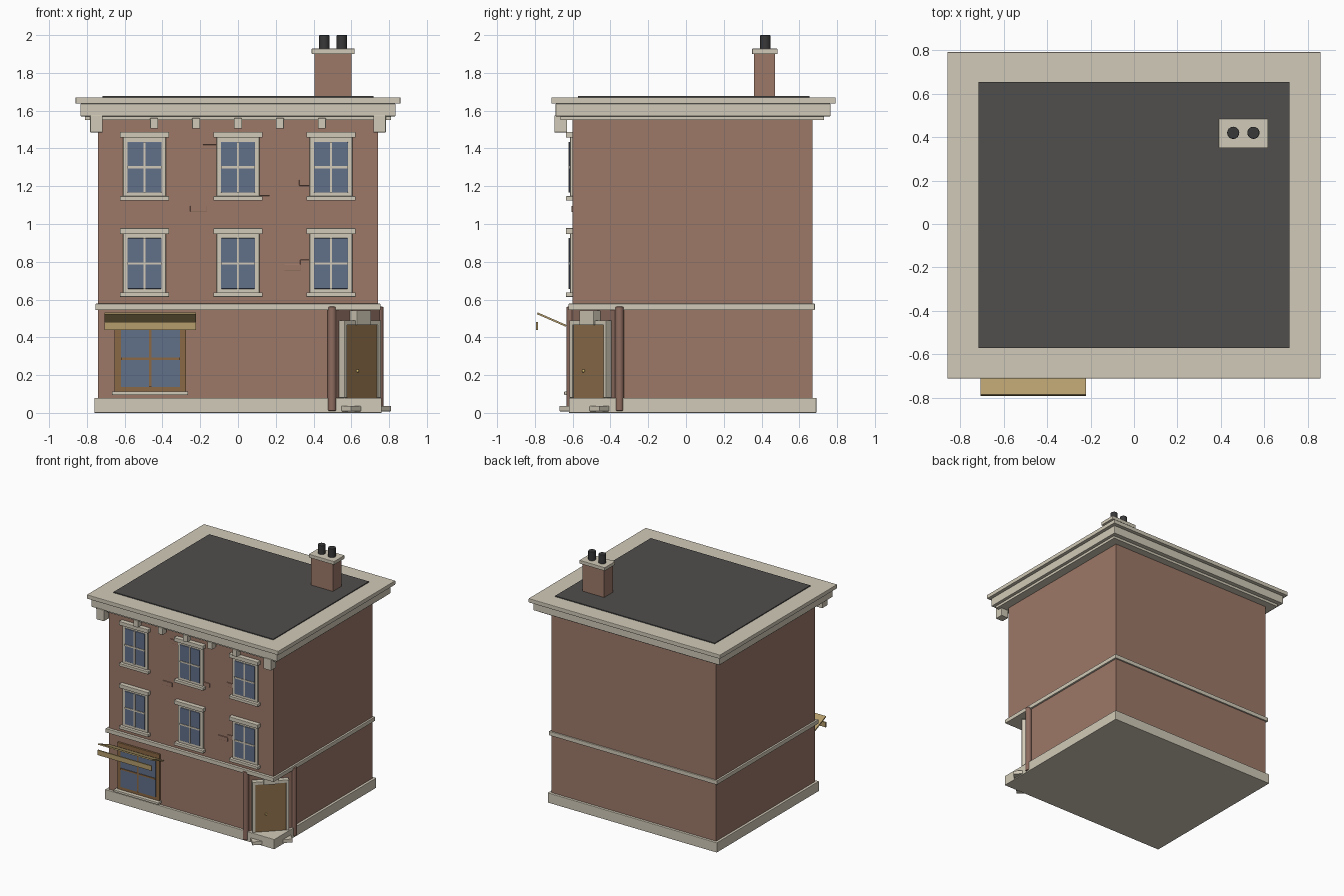
import bpy, bmesh, math
from mathutils import Vector

if "Cube" in bpy.data.objects:
    bpy.data.objects.remove(bpy.data.objects["Cube"])


def mat(name, r, g, b):
    m = bpy.data.materials.new(name)
    m.diffuse_color = (r, g, b, 1)
    m.use_nodes = True
    m.node_tree.nodes["Principled BSDF"].inputs["Base Color"].default_value = m.diffuse_color
    return m


BRICK = mat("brick", .34, .19, .14)
BRICK_DARK = mat("brick_dark", .27, .15, .115)
STONE = mat("stone", .64, .59, .48)
ROOF = mat("roofing", .08, .077, .075)
GLASS = mat("glass", .12, .16, .25)
WOOD = mat("wood", .26, .14, .06)
DOOR = mat("door_wood", .27, .16, .07)
CANVAS = mat("awning_tan", .46, .34, .15)
POT = mat("pot", .04, .04, .042)
BRASS = mat("brass", .6, .45, .15)


def finish(name, bm, material, bevel=0.0):
    me = bpy.data.meshes.new(name)
    bmesh.ops.recalc_face_normals(bm, faces=bm.faces[:])
    bm.to_mesh(me)
    bm.free()
    ob = bpy.data.objects.new(name, me)
    bpy.context.collection.objects.link(ob)
    me.materials.append(material)
    if bevel:
        b = ob.modifiers.new("bevel", 'BEVEL')
        b.width, b.segments = bevel, 2
    return ob


def box(name, x, y, z, material, bevel=0.0):
    """Box from (min, max) ranges."""
    bm = bmesh.new()
    bmesh.ops.create_cube(bm, size=1)
    for v in bm.verts:
        v.co = Vector([(r[0] + r[1]) / 2 + c * (r[1] - r[0]) for r, c in zip((x, y, z), v.co)])
    return finish(name, bm, material, bevel)


def cylinder(name, x, y, z, r, material, sides=24, bevel=0.0):
    bm = bmesh.new()
    bmesh.ops.create_cone(bm, cap_ends=True, segments=sides, radius1=r, radius2=r, depth=z[1] - z[0])
    bmesh.ops.translate(bm, verts=bm.verts, vec=(x, y, (z[0] + z[1]) / 2))
    for f in bm.faces:
        f.smooth = len(f.verts) == 4
    ob = finish(name, bm, material, bevel)
    for e in ob.data.edges:
        a, b = (ob.data.vertices[i].co.z for i in e.vertices)
        e.use_edge_sharp = abs(a - b) < 1e-6
    return ob


def corner_box(name, t, n, z, material, bevel=0.0):
    """Box in the diagonal frame of the cut corner: t along the wall, n outward."""
    ob = box(name, t, (-n[1], -n[0]), z, material, bevel)
    ob.rotation_euler.z = math.pi / 4
    ob.location = (0.07, 0.07, 0)
    return ob


# Ground floor with its front right corner cut off
bm = bmesh.new()
plan = [(-.74, -.6), (.5, -.6), (.74, -.36), (.74, .67), (-.74, .67)]
face = bm.faces.new([bm.verts.new((x, y, .04)) for x, y in plan])
up = bmesh.ops.extrude_face_region(bm, geom=[face])
bmesh.ops.translate(bm, vec=(0, 0, .52), verts=[v for v in up['geom'] if isinstance(v, bmesh.types.BMVert)])
finish("ground_floor_walls", bm, BRICK)

# Main masses
box("upper_walls", (-.74, .74), (-.6, .67), (.56, 1.6), BRICK)
box("plinth", (-.76, .76), (-.62, .69), (0, .08), STONE, .003)
box("belt_course", (-.755, .755), (-.622, .682), (.545, .578), STONE, .003)
box("cornice_lower", (-.81, .81), (-.665, .73), (1.55, 1.572), STONE, .002)
box("cornice_middle", (-.835, .835), (-.69, .765), (1.57, 1.637), STONE, .004)
box("cornice_top", (-.86, .86), (-.712, .792), (1.637, 1.67), STONE, .004)
box("flat_roof", (-.717, .717), (-.572, .655), (1.66, 1.677), ROOF)

# Cornice brackets
for i in range(-2, 3):
    x = i * .222
    box("bracket", (x - .021, x + .021), (-.68, -.63), (1.505, 1.56), STONE, .003)
for s in (-1, 1):
    box("corner_bracket", (s * .75 - .033, s * .75 + .033), (-.697, -.63), (1.485, 1.575), STONE, .003)

# Chimney
box("chimney_stack", (.405, .6), (.36, .472), (1.66, 1.905), BRICK)
box("chimney_cap", (.39, .618), (.35, .485), (1.9, 1.928), STONE, .003)
for x in (.457, .55):
    cylinder("chimney_pot", x, .42, (1.925, 2.0), .028, POT, bevel=.004)

# Upper windows
for x in (-.495, 0, .492):
    for z in (.635, 1.145):
        box("window_surround", (x - .113, x + .113), (-.613, -.59), (z, z + .315), STONE, .003)
        box("window_glass", (x - .09, x + .09), (-.619, -.59), (z + .022, z + .29), GLASS, .003)
        box("window_mullion", (x - .006, x + .006), (-.623, -.6), (z + .022, z + .29), STONE)
        box("window_transom", (x - .09, x + .09), (-.623, -.6), (z + .15, z + .162), STONE)
        box("window_header", (x - .13, x + .13), (-.636, -.59), (z + .312, z + .343), STONE, .003)
        box("window_sill", (x - .13, x + .13), (-.636, -.59), (z - .021, z + .002), STONE, .003)

# Single proud bricks on the front
for x, z in ((-.142, 1.435), (.125, 1.165), (.367, 1.218), (-.21, 1.08), (.288, .77), (.372, .795)):
    box("proud_brick", (x - .043, x + .043), (-.607, -.59), (z - .016, z + .016), BRICK, .002)

# Shop window and awning
box("shop_window_frame", (-.655, -.275), (-.615, -.59), (.11, .49), WOOD, .003)
box("shop_window_glass", (-.62, -.308), (-.62, -.59), (.138, .455), GLASS)
box("shop_window_mullion", (-.47, -.458), (-.625, -.6), (.138, .455), WOOD)
box("shop_window_transom", (-.62, -.308), (-.625, -.6), (.28, .292), WOOD)
box("shop_window_sill", (-.668, -.265), (-.645, -.59), (.095, .113), STONE, .003)
awning = box("awning_panel", (-.707, -.222), (-.083, .083), (-.005, .005), CANVAS)
awning.location = (0, -.711, .494)
awning.rotation_euler.x = -math.atan2(.066, .152)
box("awning_valance", (-.707, -.222), (-.793, -.783), (.44, .48), CANVAS)

# Corner entrance, built in the diagonal frame
corner_box("entrance_wall", (-.17, .17), (.68, .795), (.06, .56), BRICK_DARK)
corner_box("door", (-.116, .116), (.76, .827), (.08, .466), DOOR)
for s in (-1, 1):
    corner_box("door_jamb", sorted((s * .115, s * .137)), (.77, .835), (.08, .49), STONE, .003)
corner_box("door_lintel", (-.137, .137), (.77, .835), (.465, .49), STONE, .003)
corner_box("door_keystone", (-.054, .054), (.77, .845), (.465, .543), STONE, .003)
corner_box("door_step", (-.15, .15), (.79, .898), (.008, .037), STONE, .003)
for x, y in ((.498, -.61), (.748, -.352)):
    cylinder("entrance_pilaster", x, y, (.01, .562), .023, BRICK_DARK, 16, .005)

# Door knob
bm = bmesh.new()
bmesh.ops.create_uvsphere(bm, u_segments=12, v_segments=8, radius=.008)
bmesh.ops.translate(bm, verts=bm.verts, vec=(.633, -.543, .222))
for f in bm.faces:
    f.smooth = True
finish("door_knob", bm, BRASS)
